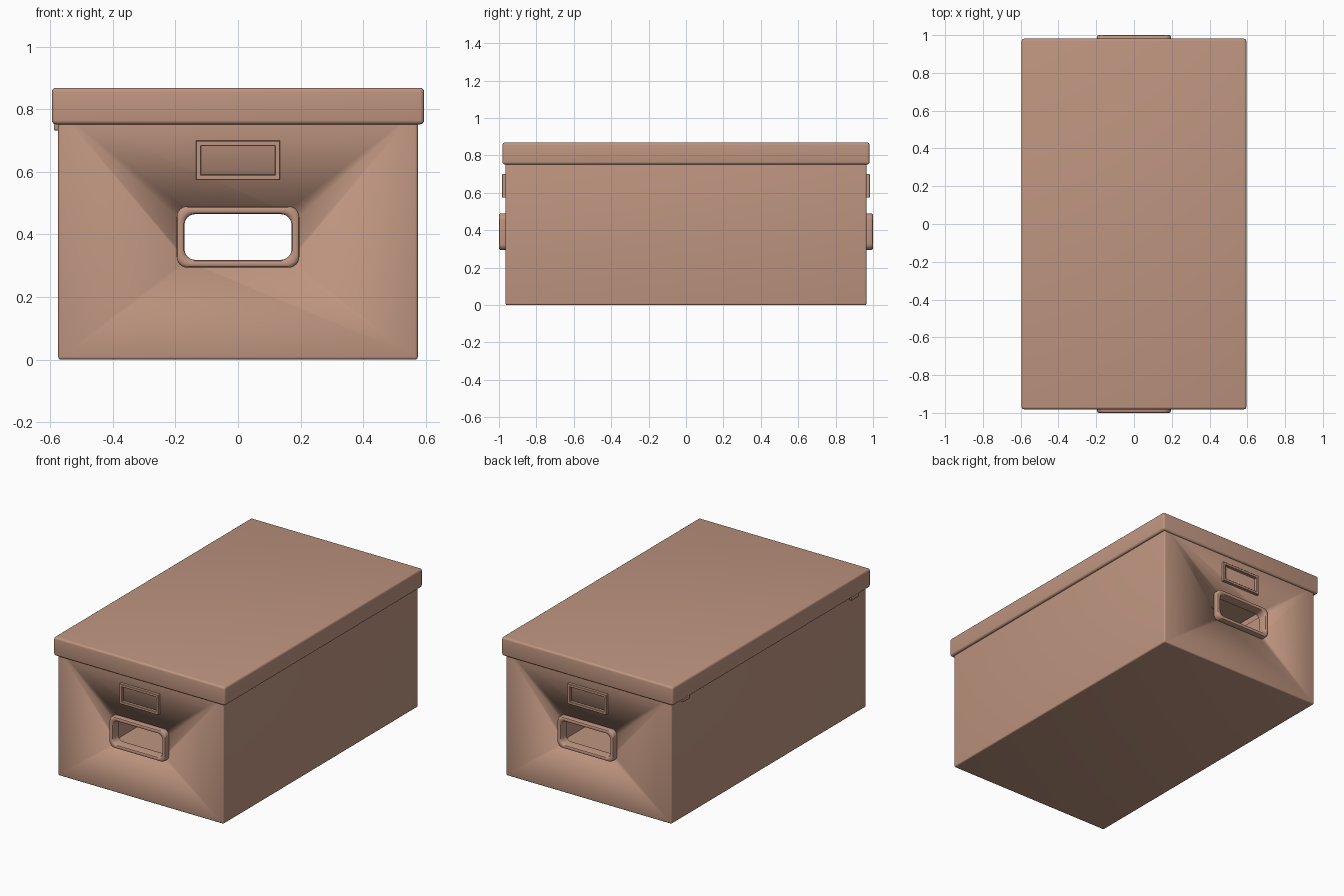
import bpy, bmesh, math
from mathutils import Matrix

if "Cube" in bpy.data.objects:
    bpy.data.objects.remove(bpy.data.objects["Cube"])

mat = bpy.data.materials.new("warm tan cardboard")
mat.diffuse_color = (0.52, 0.30, 0.215, 1)
mat.use_nodes = True
mat.node_tree.nodes["Principled BSDF"].inputs["Base Color"].default_value = mat.diffuse_color


def finish(bm, name, smooth=True):
    bmesh.ops.recalc_face_normals(bm, faces=bm.faces)
    me = bpy.data.meshes.new(name)
    bm.to_mesh(me)
    bm.free()
    ob = bpy.data.objects.new(name, me)
    bpy.context.collection.objects.link(ob)
    me.materials.append(mat)
    if smooth:
        activate(ob)
        bpy.ops.object.shade_smooth_by_angle(angle=math.radians(40))
    return ob


def activate(ob):
    bpy.ops.object.select_all(action='DESELECT')
    ob.select_set(True)
    bpy.context.view_layer.objects.active = ob


def box(name, lo, hi, bevel=0.0, axis_y_only=False):
    bm = bmesh.new()
    size = [b - a for a, b in zip(lo, hi)]
    mid = [(a + b) / 2 for a, b in zip(lo, hi)]
    bmesh.ops.create_cube(bm, size=1, matrix=Matrix.Translation(mid) @ Matrix.Diagonal((*size, 1)))
    if bevel:
        edges = [e for e in bm.edges
                 if not axis_y_only or abs(e.verts[0].co.y - e.verts[1].co.y) > 1e-4]
        bmesh.ops.bevel(bm, geom=edges, offset=bevel, segments=4, profile=0.5, affect='EDGES')
    return finish(bm, name)


def cut(ob, *cutters):
    activate(ob)
    for c in cutters:
        m = ob.modifiers.new("cut", 'BOOLEAN')
        m.operation, m.solver, m.object = 'DIFFERENCE', 'EXACT', c
        bpy.ops.object.modifier_apply(modifier=m.name)
        bpy.data.objects.remove(c)


def outline(w, h, r, steps):
    """Rounded rectangle of half sizes w, h."""
    if r == 0:
        return [(w, h), (-w, h), (-w, -h), (w, -h)]
    pts = []
    for k, (sx, sz) in enumerate([(1, 1), (-1, 1), (-1, -1), (1, -1)]):
        for i in range(steps + 1):
            a = math.pi / 2 * (k + i / steps)
            pts.append((sx * (w - r) + r * math.cos(a), sz * (h - r) + r * math.sin(a)))
    return pts


def frame(name, z, w, h, r, profile, side):
    """Sweep a closed (inset, y) profile around a rounded rectangle."""
    bm = bmesh.new()
    loops = [[bm.verts.new((x, side * y, z + dz)) for x, dz in outline(w - i, h - i, r, 6)]
             for i, y in profile]
    n = len(loops[0])
    for a, b in zip(loops, loops[1:] + loops[:1]):
        for j in range(n):
            bm.faces.new((a[j], a[(j + 1) % n], b[(j + 1) % n], b[j]))
    return finish(bm, name)


# hollow box body with a grip hole through both ends
body = box("box_body", (-0.575, -0.965, 0), (0.575, 0.965, 0.80), 0.009)
cut(body,
    box("cavity_cutter", (-0.557, -0.947, 0.018), (0.557, 0.947, 1.0)),
    box("grip_cutter", (-0.178, -1.2, 0.308), (0.178, 1.2, 0.476), 0.035, True))

# lid, hollow from below
lid = box("lid", (-0.595, -0.981, 0.752), (0.595, 0.981, 0.869), 0.013)
cut(lid, box("lid_cutter", (-0.578, -0.967, 0.6), (0.578, 0.967, 0.852)))

# grip frames and label holders on both ends
grip = [(0, 0.955), (0, 0.990), (0.003, 0.997), (0.009, 1.0), (0.016, 1.0),
        (0.022, 0.997), (0.025, 0.990), (0.025, 0.94), (0.012, 0.94)]
label = [(0, 0.955), (0, 0.981), (0.002, 0.983), (0.015, 0.983), (0.017, 0.981), (0.017, 0.955)]
for side, end in ((-1, "front"), (1, "back")):
    frame(end + "_grip_frame", 0.392, 0.196, 0.098, 0.034, grip, side)
    frame(end + "_label_holder", 0.637, 0.135, 0.063, 0, label, side)

# small lid hinges on the left side
for y, end in ((-0.835, "front"), (0.835, "back")):
    box(end + "_hinge", (-0.589, y - 0.035, 0.733), (-0.57, y + 0.035, 0.80), 0.003)
